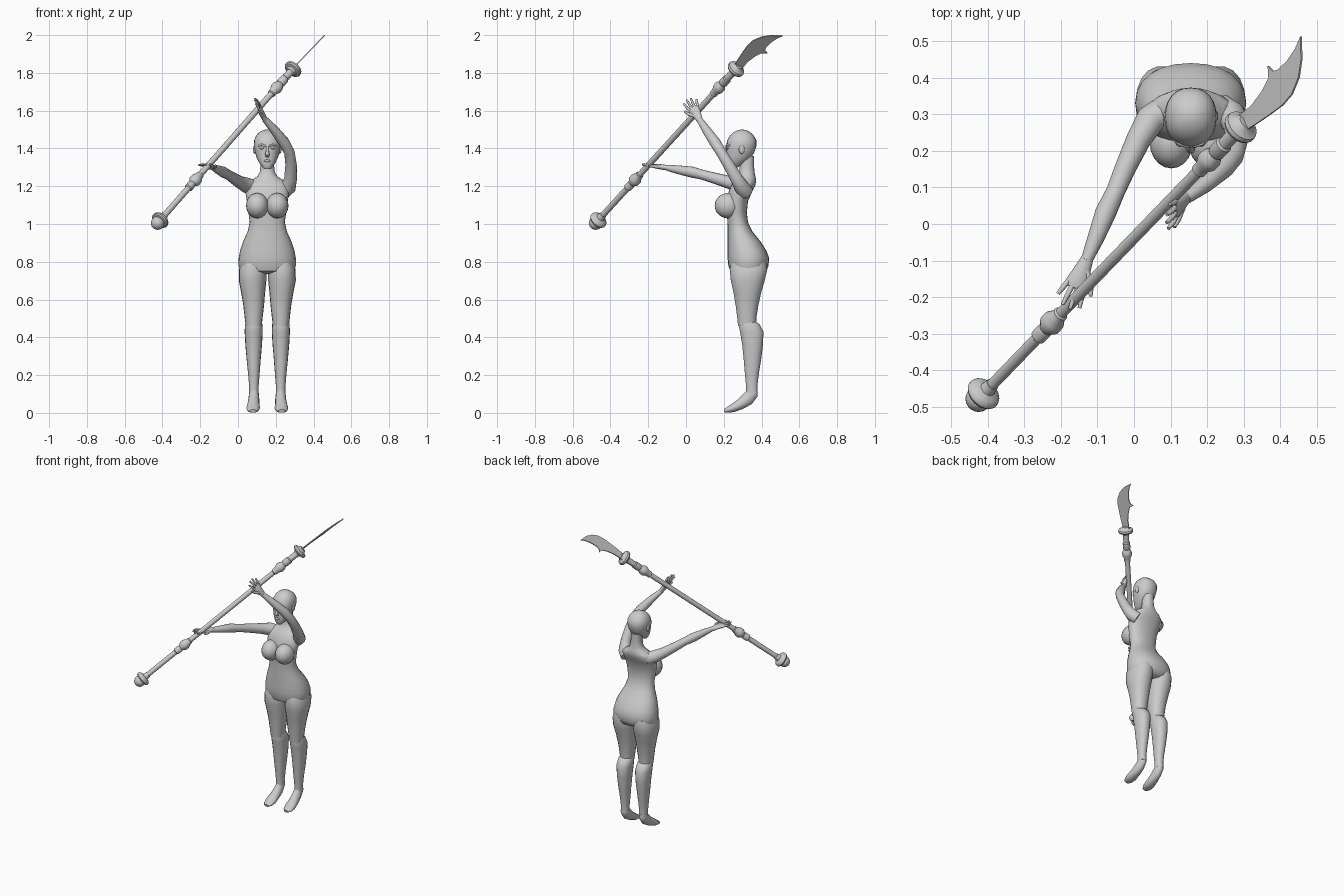
import bpy, bmesh, math
from mathutils import Vector as V, Matrix

CX = 0.155  # body centre line


def finish(name, bm, angle=40):
    bmesh.ops.recalc_face_normals(bm, faces=bm.faces)
    me = bpy.data.meshes.new(name)
    bm.to_mesh(me)
    bm.free()
    for p in me.polygons:
        p.use_smooth = True
    me.set_sharp_from_angle(angle=math.radians(angle))
    ob = bpy.data.objects.new(name, me)
    bpy.context.collection.objects.link(ob)
    return ob


def loft(name, rings, angle=40):
    bm = bmesh.new()
    vs = [[bm.verts.new(p) for p in r] for r in rings]
    n = len(vs[0])
    for a, b in zip(vs, vs[1:]):
        for i in range(n):
            bm.faces.new((a[i], a[(i + 1) % n], b[(i + 1) % n], b[i]))
    bm.faces.new(vs[0])
    bm.faces.new(vs[-1])
    return finish(name, bm, angle)


def body(name, stations, n=24):
    """Horizontal sections: z, centre x, half width, front y, back y."""
    rings = []
    for z, cx, hw, yf, yb in stations:
        ring = []
        for i in range(n):
            a = 2 * math.pi * i / n
            c, s = math.cos(a), math.sin(a)
            ring.append((cx + hw * math.copysign(abs(c) ** 0.9, c),
                         (yf + yb) / 2 + (yb - yf) / 2 * math.copysign(abs(s) ** 0.9, s), z))
        rings.append(ring)
    return loft(name, rings, 50)


def tube(name, pts, wide=(1, 0, 0), n=14, angle=50):
    """Sweep: point, radius along 'wide', radius across it."""
    P = [V(p[0]) for p in pts]
    rings = []
    for i, (_, ra, rb) in enumerate(pts):
        t = (P[min(i + 1, len(P) - 1)] - P[max(i - 1, 0)]).normalized()
        u = V(wide)
        u = (u - t * u.dot(t)).normalized()
        w = t.cross(u)
        rings.append([P[i] + u * ra * math.cos(2 * math.pi * k / n) + w * rb * math.sin(2 * math.pi * k / n)
                      for k in range(n)])
    return loft(name, rings, angle)


def ball(name, c, r, seg=20):
    bm = bmesh.new()
    bmesh.ops.create_uvsphere(bm, u_segments=seg, v_segments=seg // 2 + 2, radius=1,
                              matrix=Matrix.Translation(c) @ Matrix.Diagonal((*r, 1)))
    return finish(name, bm, 60)


# torso, waist, hips and neck
body("torso", [(z, CX, w, f, b) for z, w, f, b in [
    (.735, .06, .28, .40), (.75, .14, .235, .425), (.78, .152, .224, .437), (.82, .151, .22, .44),
    (.86, .144, .22, .425), (.91, .127, .22, .393), (.96, .104, .22, .352), (1.01, .093, .22, .328),
    (1.06, .10, .215, .322), (1.12, .108, .212, .328), (1.17, .116, .225, .35), (1.205, .118, .24, .367),
    (1.23, .09, .258, .372), (1.25, .055, .274, .368), (1.275, .04, .283, .363), (1.31, .036, .285, .36),
    (1.36, .035, .288, .36)]])

# head
body("head", [(z, CX, w, f, b) for z, w, f, b in [
    (1.29, .016, .222, .252), (1.302, .028, .214, .28), (1.325, .044, .212, .315), (1.35, .056, .212, .345),
    (1.38, .065, .214, .362), (1.415, .071, .212, .373), (1.445, .069, .219, .372), (1.47, .058, .234, .358),
    (1.487, .042, .254, .338), (1.497, .022, .275, .318), (1.5, .006, .29, .302)]])
tube("nose", [((CX, .214, 1.41), .006, .004), ((CX, .207, 1.385), .008, .008),
              ((CX, .202, 1.366), .012, .009), ((CX, .212, 1.356), .009, .005)], n=10)
ball("lips", (CX, .212, 1.334), (.017, .007, .007), 12)

for s, side in ((-1, "right"), (1, "left")):
    ball(side + "_eye", (CX + s * .028, .223, 1.402), (.014, .012, .007), 12)
    tube(side + "_brow", [((CX + s * x, y, z), .005, .005) for x, y, z in
                          ((.01, .213, 1.412), (.03, .219, 1.421), (.048, .233, 1.414))], (0, 0, 1), 8)
    ball(side + "_ear", (CX + s * .067, .295, 1.395), (.008, .016, .024), 12)
    ball(side + "_breast", (CX + s * .053, .222, 1.097), (.059, .07, .067))
    # thigh, with the calf stepping out below the knee
    body(side + "_thigh", [(z, CX + s * o, w, f, b) for z, o, w, f, b in [
        (.80, .074, .06, .24, .425), (.76, .077, .073, .23, .432), (.70, .078, .073, .236, .418),
        (.64, .075, .064, .25, .40), (.57, .072, .055, .262, .384), (.50, .072, .047, .271, .373),
        (.46, .072, .042, .275, .372)]], 18)
    body(side + "_calf", [(z, CX + s * o, w, f, b) for z, o, w, f, b in [
        (.485, .072, .04, .284, .365), (.47, .072, .046, .278, .39), (.43, .072, .048, .285, .411),
        (.36, .072, .044, .297, .408), (.28, .072, .037, .305, .398), (.2, .071, .03, .312, .385),
        (.14, .071, .025, .318, .378), (.10, .071, .026, .318, .38)]], 18)
    # raised heel and toe
    tube(side + "_foot", [((CX + s * o, y, z), a, b) for o, y, z, a, b in [
        (.071, .35, .13, .024, .03), (.071, .348, .10, .026, .034), (.071, .325, .073, .029, .036),
        (.073, .29, .047, .032, .029), (.075, .25, .026, .036, .023), (.076, .22, .015, .031, .015),
        (.076, .202, .01, .018, .009)]])


# arms with hands
def arm(side, pts, tip, spread):
    tube(side + "_arm", [(p, r, r) for p, r in pts], (0, .3, 1) if side == "right" else (1, 0, 0))
    w, tip = V(pts[-1][0]), V(tip)
    d = tip - w
    L = d.length
    d.normalize()
    sp = V(spread)
    sp = (sp - d * sp.dot(d)).normalized()
    nrm = d.cross(sp)
    tube(side + "_palm", [(w - d * .012, .016, .014), (w + d * L * .25, .024, .014),
                          (w + d * L * .5, .031, .012), (w + d * L * .6, .027, .008)], sp, 12)
    for i, ln in enumerate((.93, 1.02, 1.0, .84)):
        o = (1.5 - i) * .0155
        k = w + d * L * .52 + sp * o
        e = w + d * L * ln + sp * o * 1.5
        tube(side + "_finger_%d" % i, [(k, .0075, .0075), ((k + e) / 2 + nrm * .003, .0072, .0072),
                                       (e, .005, .005)], sp, 8)
    tube(side + "_thumb", [(w + d * L * .2 + sp * .012, .012, .01), (w + d * L * .42 + sp * .038, .009, .009),
                           (w + d * L * .62 + sp * .05, .005, .005)], nrm, 8)


arm("right", [((.085, .31, 1.19), .042), ((.045, .285, 1.205), .041), ((.012, .23, 1.22), .034),
              ((-.025, .15, 1.243), .029), ((-.05, .09, 1.26), .026), ((-.078, .03, 1.275), .029),
              ((-.105, -.04, 1.287), .023), ((-.13, -.10, 1.298), .016)],
    (-.185, -.225, 1.315), (.89, -.45, 0))
arm("left", [((.235, .315, 1.17), .042), ((.268, .295, 1.195), .04), ((.279, .265, 1.245), .034),
             ((.281, .225, 1.315), .03), ((.272, .185, 1.38), .028), ((.245, .155, 1.43), .03),
             ((.195, .11, 1.495), .024), ((.142, .07, 1.555), .016)],
    (.09, .015, 1.66), (0, -.9, -.45))

# pole weapon
A, B = V((-.425, -.478, 1.005)), V((.293, .266, 1.822))
D = (B - A).normalized()
END = (B - A).length


def turned(name, prof):
    tube(name, [(A + D * s, r, r) for s, r in prof], (0, 0, 1), 18, 35)


turned("shaft", [(0, .016), (END, .016)])
turned("lower_collar", [(.295, .016), (.30, .022), (.33, .022), (.337, .019), (.358, .032), (.378, .032),
                        (.40, .021), (.412, .021), (.416, .016)])
turned("upper_collar", [(1.10, .016), (1.104, .021), (1.125, .021), (1.147, .031), (1.167, .031),
                        (1.187, .02), (1.195, .024), (1.23, .024), (1.236, .019), (END, .021)])
turned("guard", [(END - .03, .022), (END - .018, .03), (END - .014, .045), (END - .006, .049),
                 (END + .006, .047), (END + .012, .03), (END + .025, .02)])
ball("pommel", A, (.036, .036, .036))
turned("pommel_ring", [(.012, .035), (.015, .045), (.022, .049), (.032, .047), (.04, .04), (.046, .022),
                       (.07, .018)])

# curved blade: y, z outline on a slanted plane, bevelled to an edge
outline = [(.25, 1.83), (.275, 1.872), (.30, 1.91), (.325, 1.945), (.355, 1.972), (.40, 1.991), (.45, 1.999),
           (.513, 1.997), (.48, 1.982), (.445, 1.958), (.422, 1.932), (.418, 1.918), (.432, 1.904),
           (.40, 1.906), (.365, 1.888), (.325, 1.858), (.295, 1.82)]
N = V((1, 0, -.94)).normalized()
loft("blade", [[V((.306 + (z - 1.84) * .96, y, z)) + N * k for y, z in outline] for k in (-.003, .003)], 30)
